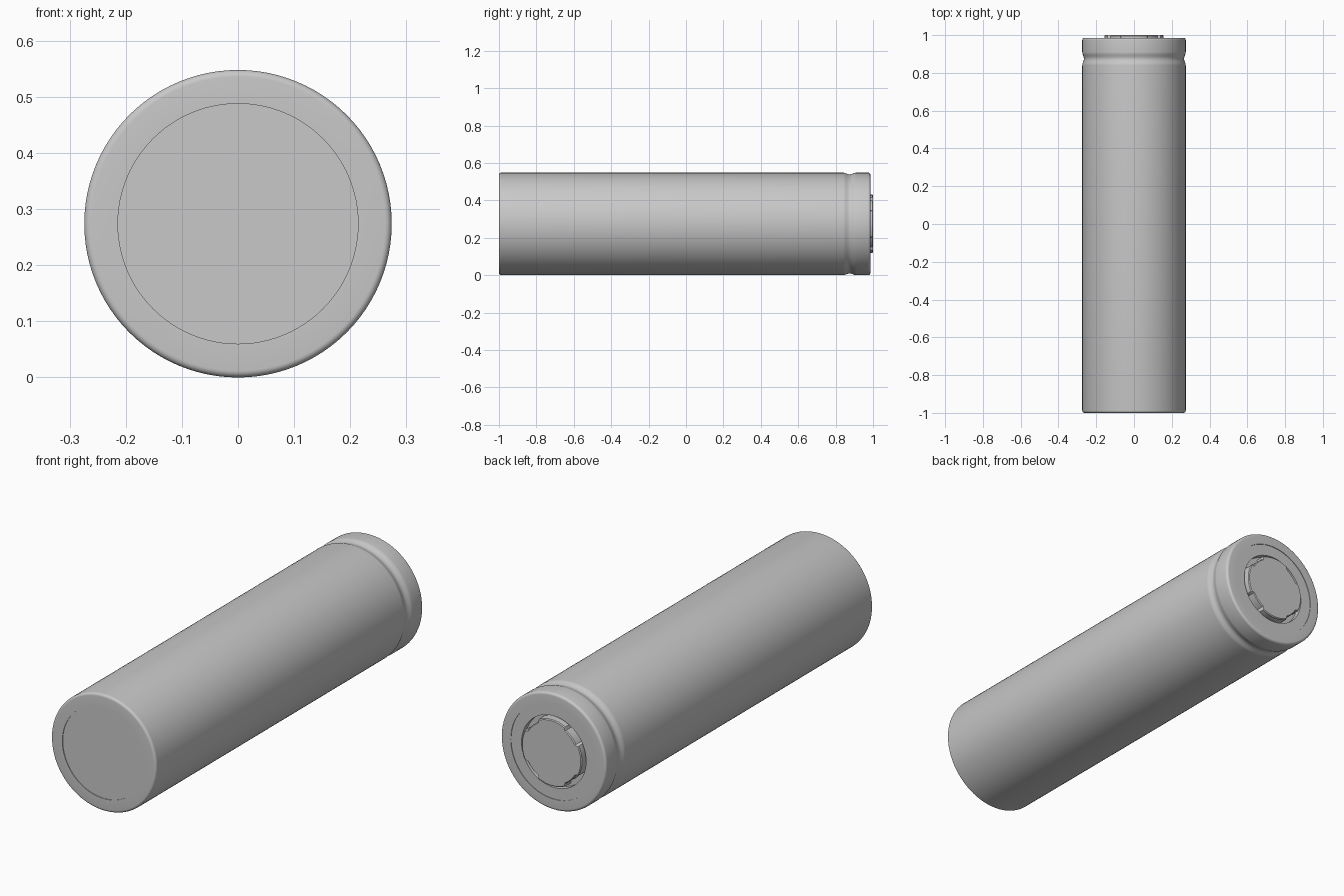
import bpy, bmesh, math

if "Cube" in bpy.data.objects:
    bpy.data.objects.remove(bpy.data.objects["Cube"], do_unlink=True)

R = 0.274      # body radius
SEG = 96

steel = bpy.data.materials.new("light grey metal")
steel.use_nodes = True
GREY = (0.58, 0.58, 0.58, 1)
steel.diffuse_color = GREY
steel.node_tree.nodes["Principled BSDF"].inputs["Base Color"].default_value = GREY


def lathe(name, profile, notch=None):
    """Turn (radius, y) points around the long axis; radius 0 closes an end."""
    bm = bmesh.new()
    rings = []
    for r, y in profile:
        if r == 0:
            rings.append([bm.verts.new((0, y, R))] * SEG)
            continue
        ring = []
        for i in range(SEG):
            a = math.tau * i / SEG
            q = notch(r, a) if notch else r
            ring.append(bm.verts.new((q * math.cos(a), y, R + q * math.sin(a))))
        rings.append(ring)
    for lo, hi in zip(rings, rings[1:]):
        for i in range(SEG):
            j = (i + 1) % SEG
            quad = [lo[i], lo[j], hi[j], hi[i]]
            bm.faces.new(list(dict.fromkeys(quad)))
    bmesh.ops.recalc_face_normals(bm, faces=bm.faces)
    mesh = bpy.data.meshes.new(name)
    bm.to_mesh(mesh)
    bm.free()
    mesh.materials.append(steel)
    obj = bpy.data.objects.new(name, mesh)
    bpy.context.collection.objects.link(obj)
    bpy.ops.object.select_all(action="DESELECT")
    obj.select_set(True)
    bpy.context.view_layer.objects.active = obj
    bpy.ops.object.shade_smooth_by_angle(angle=math.radians(35))
    return obj


def fillet(r, y, size, start):
    """Quarter-round corner points centred on (r, y)."""
    angles = [math.radians(start + 15 * k) for k in range(7)]
    return [(r + size * math.cos(a), y + size * math.sin(a)) for a in angles]


# Outer sleeve with rounded ends and a crimped groove near the terminal
ROUND = 0.012
groove = []
for k in range(17):
    t = k / 16
    groove.append((R - 0.009 * math.sin(math.pi * t) ** 2, 0.84 + 0.07 * t))
sleeve = [(0.214, -0.996), (0.214, -1.0)]
sleeve += fillet(R - ROUND, -1 + ROUND, ROUND, -90)
sleeve += groove
sleeve += fillet(R - ROUND, 0.986 - ROUND, ROUND, 0)
sleeve += [(0.222, 0.986), (0.222, 0.982)]
lathe("sleeve", sleeve)

# Flat base plate seen through the sleeve opening
lathe("base_plate", [(0, -0.997), (0.216, -0.997), (0.216, -0.98), (0, -0.98)])

# Insulating ring around the terminal well
lathe("end_ring", [(0.224, 0.97), (0.224, 0.983), (0.168, 0.983), (0.168, 0.95)])

# Floor of the terminal well
lathe("well_floor", [(0, 0.955), (0.17, 0.955), (0.17, 0.945), (0, 0.945)])


# Raised terminal with four side vents
def vent(r, a):
    offset = (a % (math.pi / 2)) - math.pi / 4
    return r - 0.012 if abs(offset) < math.radians(17) else r


lathe("terminal", [(0.156, 0.95), (0.156, 0.996), (0.152, 1.0), (0, 1.0)], vent)
